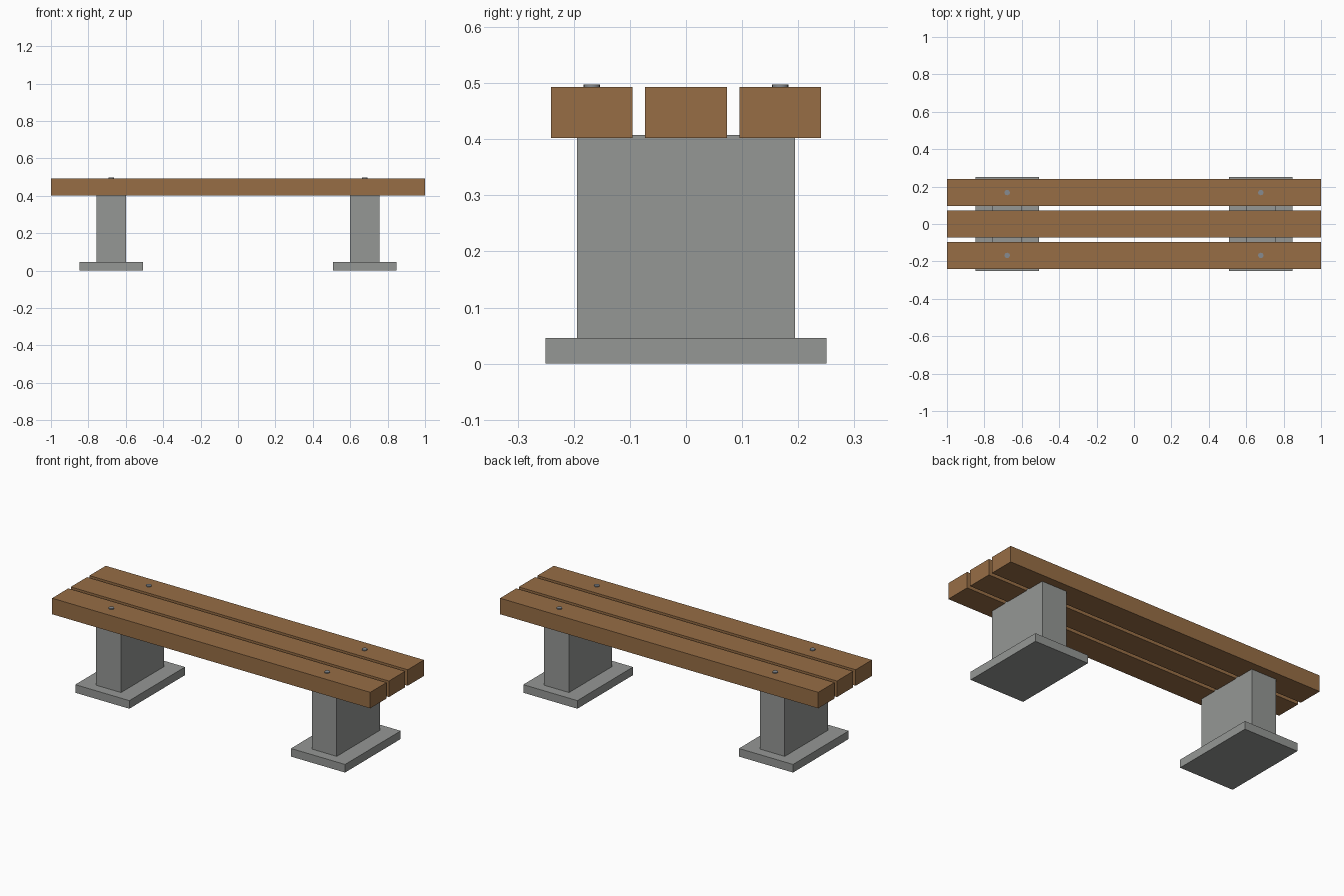
import bpy

cube = bpy.data.objects.get("Cube")
if cube:
    bpy.data.objects.remove(cube, do_unlink=True)


def material(name, rgb):
    mat = bpy.data.materials.new(name)
    mat.use_nodes = True
    mat.diffuse_color = (*rgb, 1)
    mat.node_tree.nodes["Principled BSDF"].inputs["Base Color"].default_value = (*rgb, 1)
    return mat


wood = material("brown wood", (0.31, 0.155, 0.06))
concrete = material("grey concrete", (0.30, 0.31, 0.30))
steel = material("bolt steel", (0.24, 0.26, 0.28))


def box(name, x, y, bottom, top, width, depth, mat):
    bpy.ops.mesh.primitive_cube_add(size=1, location=(x, y, (bottom + top) / 2))
    obj = bpy.context.object
    obj.name = name
    obj.scale = (width, depth, top - bottom)
    bpy.ops.object.transform_apply(location=False, rotation=False, scale=True)
    obj.data.materials.append(mat)
    return obj


def bolt(name, x, y, bottom, top):
    bpy.ops.mesh.primitive_cylinder_add(
        vertices=16, radius=0.0145, depth=top - bottom, location=(x, y, (bottom + top) / 2))
    obj = bpy.context.object
    obj.name = name
    obj.data.materials.append(steel)
    bpy.ops.object.shade_smooth_by_angle()


# Seat planks
for name, y in (("front", -0.168), ("middle", 0), ("back", 0.168)):
    box(name + "_seat_plank", 0, y, 0.402, 0.493, 2, 0.146, wood)

# Pedestals, each with a base slab, a post and two bolt heads
for side, x in (("right", -0.678), ("left", 0.678)):
    box(side + "_base_slab", x, 0, 0, 0.046, 0.34, 0.5, concrete)
    box(side + "_post", x, 0, 0.046, 0.408, 0.157, 0.388, concrete)
    for end, y in (("front", -0.168), ("back", 0.168)):
        bolt(f"{side}_{end}_bolt", x, y, 0.48, 0.498)
